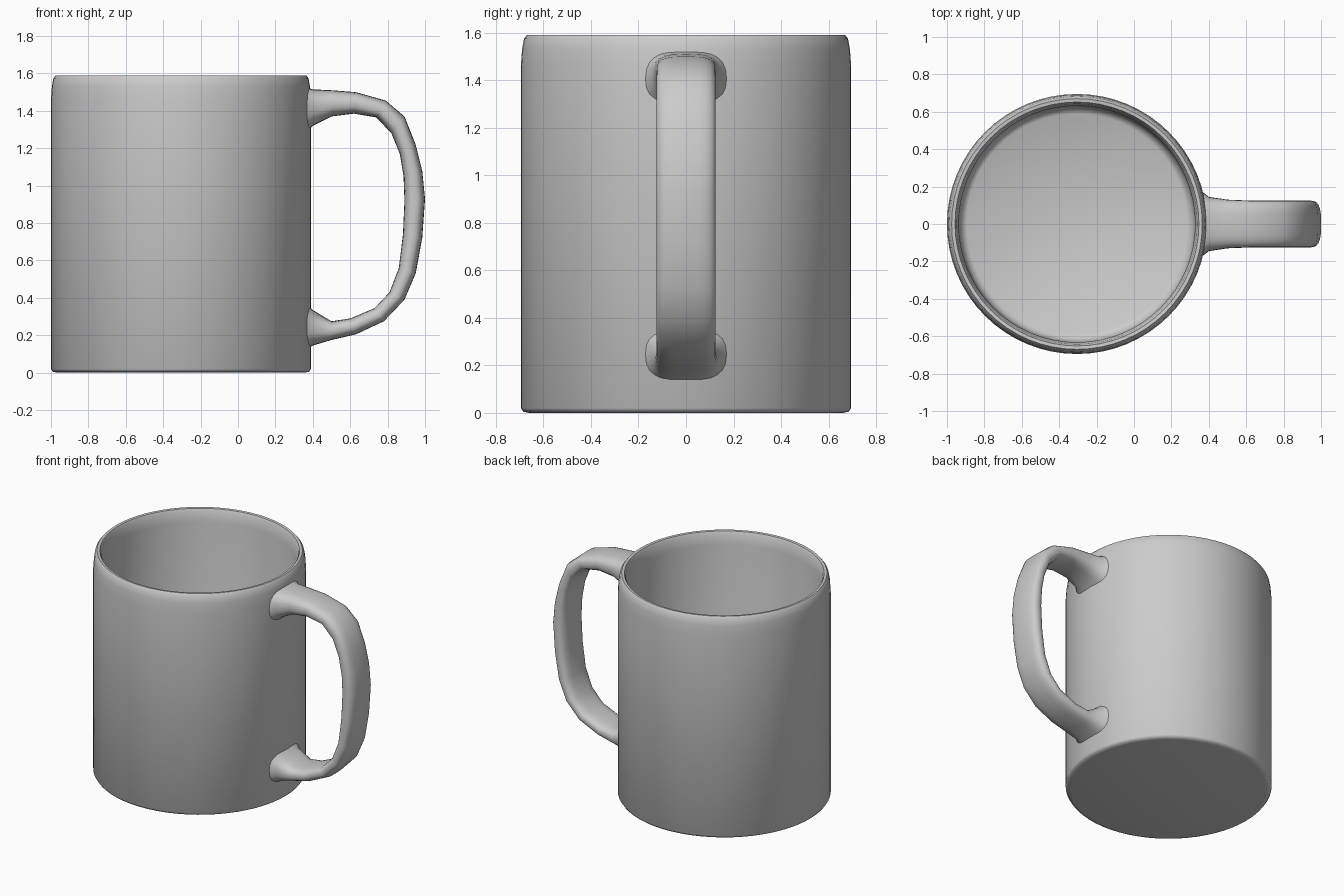
import bpy, bmesh, math

if "Cube" in bpy.data.objects:
    bpy.data.objects.remove(bpy.data.objects["Cube"], do_unlink=True)

glaze = bpy.data.materials.new("light_grey_ceramic")
glaze.use_nodes = True
color = (0.6, 0.6, 0.6, 1)
glaze.diffuse_color = color
glaze.node_tree.nodes["Principled BSDF"].inputs["Base Color"].default_value = color


def finish(name, bm, angle):
    bmesh.ops.recalc_face_normals(bm, faces=bm.faces)
    mesh = bpy.data.meshes.new(name)
    bm.to_mesh(mesh)
    bm.free()
    mesh.materials.append(glaze)
    obj = bpy.data.objects.new(name, mesh)
    bpy.context.collection.objects.link(obj)
    bpy.ops.object.select_all(action="DESELECT")
    obj.select_set(True)
    bpy.context.view_layer.objects.active = obj
    bpy.ops.object.shade_smooth_by_angle(angle=math.radians(angle))
    return obj


def loft(bm, rings):
    """Bridge neighbouring closed rings of points and cap both ends."""
    loops = [[bm.verts.new(p) for p in ring] for ring in rings]
    for a, b in zip(loops, loops[1:]):
        for i in range(len(a)):
            j = (i + 1) % len(a)
            bm.faces.new((a[i], a[j], b[j], b[i]))
    bm.faces.new(loops[0])
    bm.faces.new(loops[-1])


# Cup body: outside wall, rounded lip, inside wall and floor as (radius, height)
CUP_X = -0.305
SIDES = 64
profile = [(0.66, 0), (0.685, 0.005), (0.695, 0.02), (0.695, 1.46), (0.69, 1.53),
           (0.682, 1.575), (0.67, 1.59), (0.652, 1.588), (0.643, 1.57),
           (0.632, 1.5), (0.63, 0.14), (0.615, 0.095), (0.59, 0.08)]
bm = bmesh.new()
turns = [math.tau * i / SIDES for i in range(SIDES)]
loft(bm, [[(CUP_X + r * math.cos(t), r * math.sin(t), z) for t in turns]
          for r, z in profile])
finish("cup_body", bm, 50)

# Handle: outer edge (x, z), inner edge (x, z), half width
W = 0.125
stations = [
    (0.35, 1.53, 0.35, 1.27, 0.185), (0.4, 1.515, 0.4, 1.32, 0.145),
    (0.5, 1.51, 0.5, 1.37, 0.13), (0.63, 1.5, 0.62, 1.385, W),
    (0.79, 1.455, 0.74, 1.365, W), (0.89, 1.37, 0.82, 1.28, W),
    (0.95, 1.22, 0.865, 1.17, W), (0.985, 1.08, 0.885, 1.05, W),
    (1, 0.93, 0.89, 0.92, W), (0.985, 0.72, 0.882, 0.74, W),
    (0.95, 0.53, 0.86, 0.56, W), (0.89, 0.39, 0.81, 0.43, W),
    (0.78, 0.275, 0.73, 0.345, W), (0.63, 0.205, 0.6, 0.29, W),
    (0.5, 0.175, 0.5, 0.275, 0.13), (0.4, 0.145, 0.4, 0.335, 0.145),
    (0.35, 0.12, 0.35, 0.38, 0.185)]


def soft(value, power):
    return math.copysign(abs(value) ** power, value)


def section(ox, oz, ix, iz, width, count=24):
    """Flattened, rounded cross-section between the two edges."""
    ring = []
    for k in range(count):
        t = math.tau * k / count
        f = (1 + soft(math.cos(t), 0.8)) / 2
        ring.append((ix + (ox - ix) * f, width * soft(math.sin(t), 0.6),
                     iz + (oz - iz) * f))
    return ring


bm = bmesh.new()
loft(bm, [section(*s) for s in stations])
finish("handle", bm, 60)
